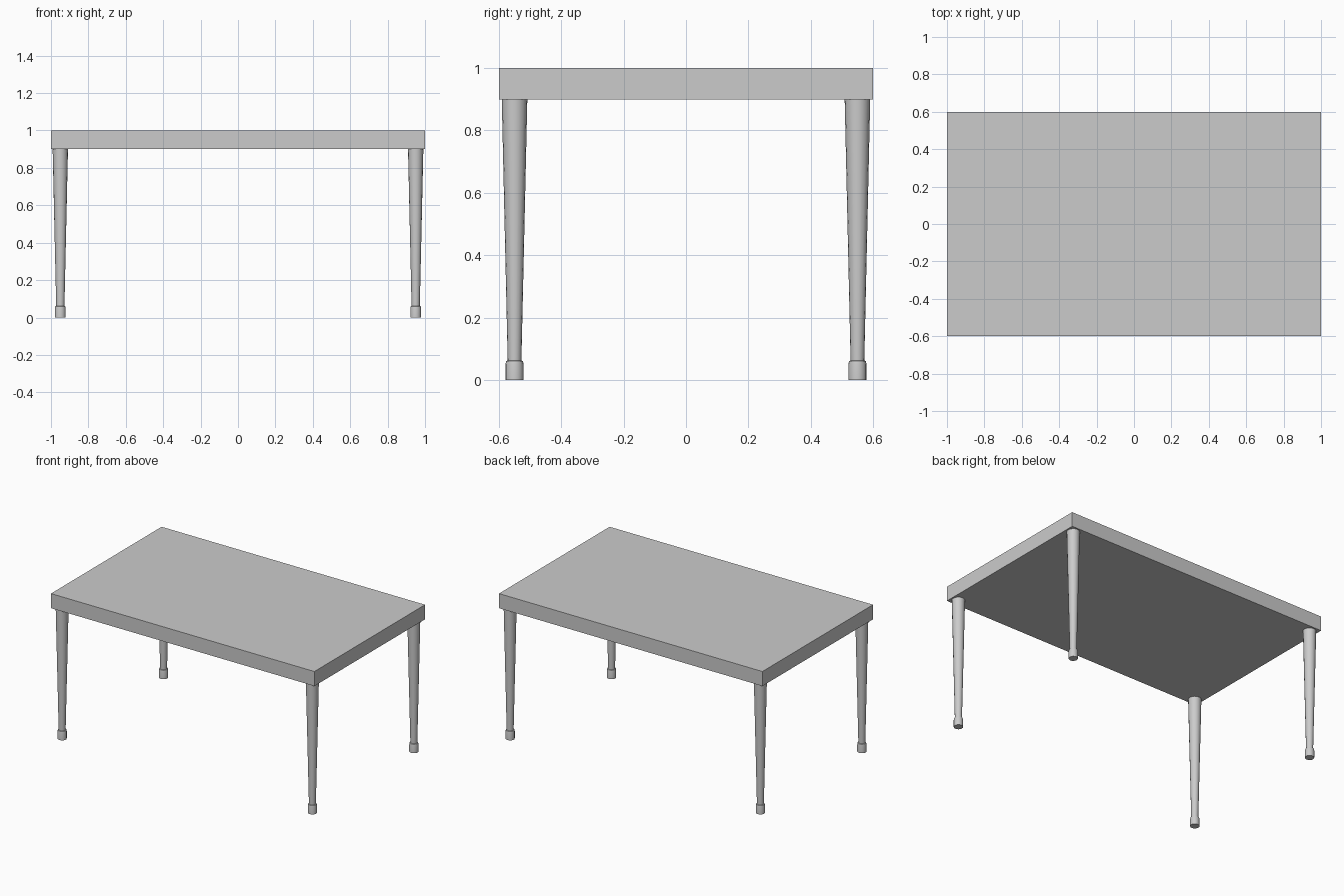
import bpy, bmesh, math

if "Cube" in bpy.data.objects:
    bpy.data.objects.remove(bpy.data.objects["Cube"])

SIDES = 16
# (radius, height): cuffed foot, then a straight taper up to the top
LEG_PROFILE = [(0.029, 0.0), (0.029, 0.05), (0.027, 0.06), (0.022, 0.062), (0.041, 0.9)]


def finish(name, bm):
    bmesh.ops.recalc_face_normals(bm, faces=bm.faces)
    mesh = bpy.data.meshes.new(name)
    bm.to_mesh(mesh)
    bm.free()
    obj = bpy.data.objects.new(name, mesh)
    bpy.context.collection.objects.link(obj)
    return obj


def turned_leg(name, x, y):
    bm = bmesh.new()
    rings = []
    for r, z in LEG_PROFILE:
        angles = [math.tau * i / SIDES for i in range(SIDES)]
        rings.append([bm.verts.new((r * math.cos(a), r * math.sin(a), z)) for a in angles])
    for low, high in zip(rings, rings[1:]):
        for i in range(SIDES):
            j = (i + 1) % SIDES
            bm.faces.new((low[i], low[j], high[j], high[i]))
    bm.faces.new(rings[0][::-1])
    bm.faces.new(rings[-1])
    leg = finish(name, bm)
    leg.location = (x, y, 0)
    bpy.ops.object.select_all(action='DESELECT')
    leg.select_set(True)
    bpy.context.view_layer.objects.active = leg
    bpy.ops.object.shade_smooth_by_angle(angle=math.radians(30))


# Table top slab
bm = bmesh.new()
bmesh.ops.create_cube(bm, size=1)
bmesh.ops.scale(bm, vec=(2.0, 1.2, 0.1), verts=bm.verts)
finish("table_top", bm).location = (0, 0, 0.95)

# Four tapered legs at the corners
for depth, y in (("front", -0.55), ("back", 0.55)):
    for side, x in (("left", -0.95), ("right", 0.95)):
        turned_leg(f"{depth}_{side}_leg", x, y)
